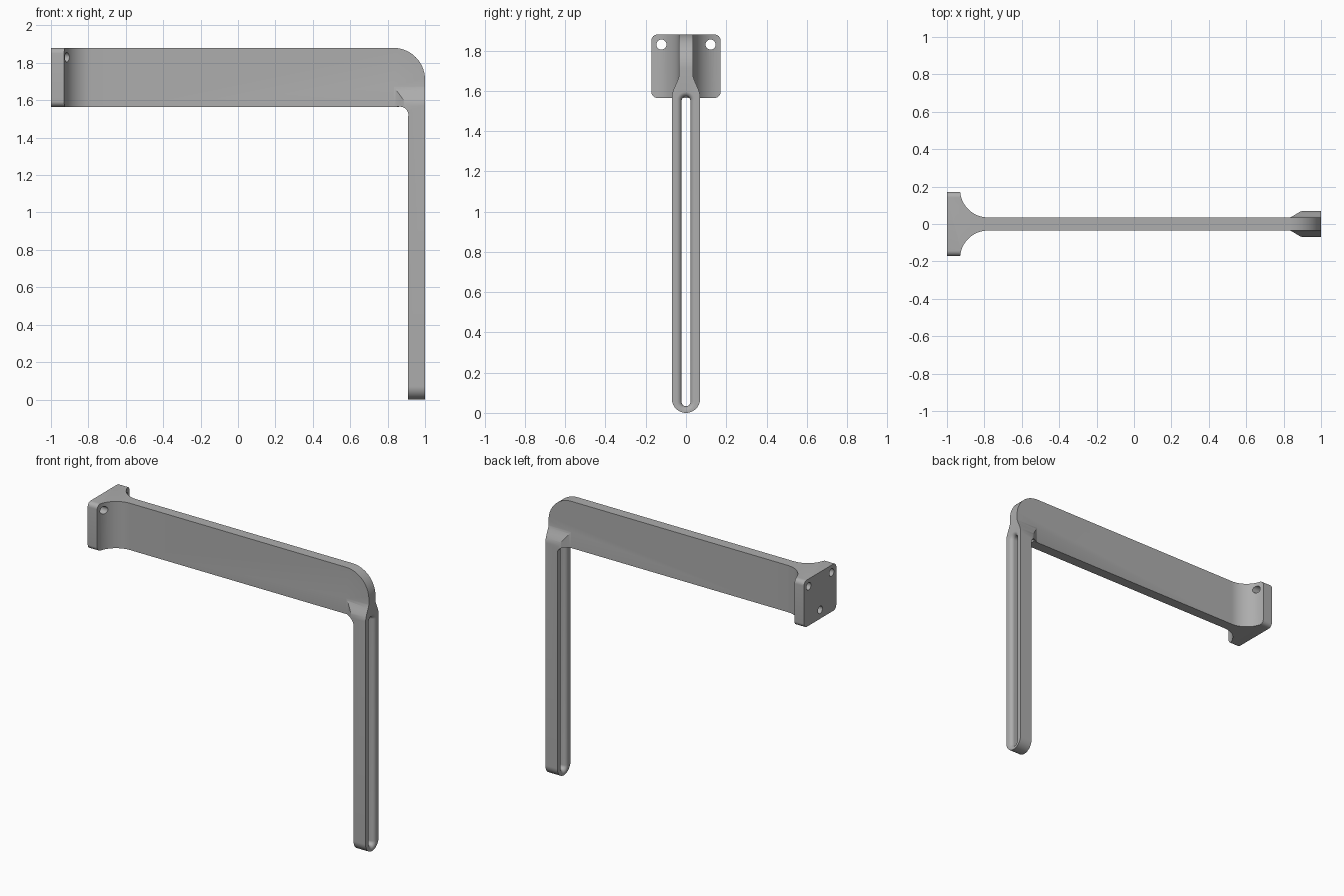
import bpy, bmesh
from math import sin, cos, pi, radians

cube = bpy.data.objects.get("Cube")
if cube:
    bpy.data.objects.remove(cube)

grey = bpy.data.materials.new("plain grey")
grey.use_nodes = True
COLOUR = (0.42, 0.42, 0.42, 1)
grey.diffuse_color = COLOUR
grey.node_tree.nodes["Principled BSDF"].inputs["Base Color"].default_value = COLOUR

ARM = 0.035                      # half thickness of the arm
LEG = 0.07                       # half width of the leg
BOTTOM, TOP = 1.565, 1.88        # arm height range
PLACE = {"x": lambda d, u, v: (d, u, v),
         "y": lambda d, u, v: (u, d, v),
         "z": lambda d, u, v: (u, v, d)}


def arc(cu, cv, r, a0, a1, n=16):
    return [(cu + r * cos(radians(a0 + (a1 - a0) * i / n)),
             cv + r * sin(radians(a0 + (a1 - a0) * i / n))) for i in range(n + 1)]


def loft(name, axis, sections):
    """Solid through (depth, outline) sections stacked along an axis."""
    bm = bmesh.new()
    rings = [[bm.verts.new(PLACE[axis](d, u, v)) for u, v in pts] for d, pts in sections]
    n = len(rings[0])
    for a, b in zip(rings, rings[1:]):
        for i in range(n):
            j = (i + 1) % n
            bm.faces.new((a[i], a[j], b[j], b[i]))
    bm.faces.new(rings[0])
    bm.faces.new(rings[-1])
    bmesh.ops.recalc_face_normals(bm, faces=bm.faces)
    mesh = bpy.data.meshes.new(name)
    bm.to_mesh(mesh)
    bm.free()
    mesh.materials.append(grey)
    ob = bpy.data.objects.new(name, mesh)
    bpy.context.collection.objects.link(ob)
    return ob


def prism(name, axis, pts, d0, d1):
    return loft(name, axis, [(d0, pts), (d1, pts)])


def combine(ob, other, operation):
    """Apply a boolean and discard the helper."""
    mod = ob.modifiers.new("shape", "BOOLEAN")
    mod.operation, mod.object, mod.solver = operation, other, "EXACT"
    bpy.context.view_layer.objects.active = ob
    bpy.ops.object.modifier_apply(modifier=mod.name)
    bpy.data.objects.remove(other)


def mirrored(pts):
    """Close a half outline (u, half width) about its centre line."""
    return pts + [(u, -v) for u, v in reversed(pts)]


def ease(u0, v0, u1, v1, n=12):
    """S-shaped blend between two points."""
    return [(u0 + (u1 - u0) * t, v0 + (v1 - v0) * t * t * (3 - 2 * t))
            for t in (i / n for i in range(n + 1))]


def stadium(r, low, high):
    return arc(0, high, r, 0, 180) + arc(0, low, r, 180, 360)


# Arm with its wall flange: rounded end outline trimmed by the plan outline
W, R = 0.172, 0.03
bracket = prism("bracket", "x",
                arc(W - R, TOP - R, R, 0, 90, 8) + arc(R - W, TOP - R, R, 90, 180, 8)
                + arc(R - W, BOTTOM + R, R, 180, 270, 8)
                + arc(W - R, BOTTOM + R, R, 270, 360, 8), -1.2, 1.2)
plan = [(-1, 0.2), (-0.93, 0.2)] + arc(-0.78, ARM + 0.15, 0.15, 180, 270) + [(1.1, ARM)]
combine(bracket, prism("plan", "z", mirrored(plan), 1.4, 2), "INTERSECT")

# Rounded outer corner of the arm
corner = [(-1.2, 1.4), (1, 1.4)] + arc(0.83, 1.71, 0.17, 0, 90, 24) + [(0.83, 2), (-1.2, 2)]
combine(bracket, prism("corner", "y", corner, -0.5, 0.5), "INTERSECT")

# Leg with round foot and flared shoulder
shoulder = [(v, u) for u, v in ease(1.57, LEG, 1.69, ARM - 0.002)]
outline = shoulder + [(-u, v) for u, v in reversed(shoulder)] + arc(0, LEG, LEG, 180, 360, 32)
leg = prism("leg", "x", outline, 0.7, 1)
side = [(0.91, -0.1), (1.1, -0.1), (1.1, 1.8), (0.82, 1.8), (0.82, BOTTOM + 0.001)]
side += arc(0.865, BOTTOM - 0.045, 0.046, 90, 0, 10)[:-1] + [(0.91, 1.5)]
combine(leg, prism("side", "y", side, -0.5, 0.5), "INTERSECT")
flare = ease(0.82, ARM - 0.002, 0.91, LEG + 0.001) + [(1.1, LEG + 0.001)]
combine(leg, prism("flare", "z", mirrored(flare), -0.2, 1.9), "INTERSECT")
combine(bracket, leg, "UNION")

# Slot through the leg with rounded rims on both faces
SLOT, RIM = 0.022, 0.025
half = [(0.91 + RIM * (1 - cos(a)), SLOT + RIM * (1 - sin(a)))
        for a in (i * pi / 16 for i in range(9))]
rims = [(0.86, half[0][1])] + half
rims += [(1.91 - x, r) for x, r in reversed(rims)]
combine(bracket, loft("slot", "x", [(x, stadium(r, 0.055, 1.55)) for x, r in rims]), "DIFFERENCE")

# Two through holes and one blind hole in the flange
for y, z, end in ((0.122, 1.83, -0.7), (-0.122, 1.83, -0.7), (0, 1.625, -0.85)):
    combine(bracket, prism("hole", "x", arc(y, z, 0.025, 0, 345, 23), -1.1, end), "DIFFERENCE")

bpy.ops.object.select_all(action="DESELECT")
bracket.select_set(True)
bpy.context.view_layer.objects.active = bracket
bpy.ops.object.shade_smooth_by_angle(angle=radians(30))
